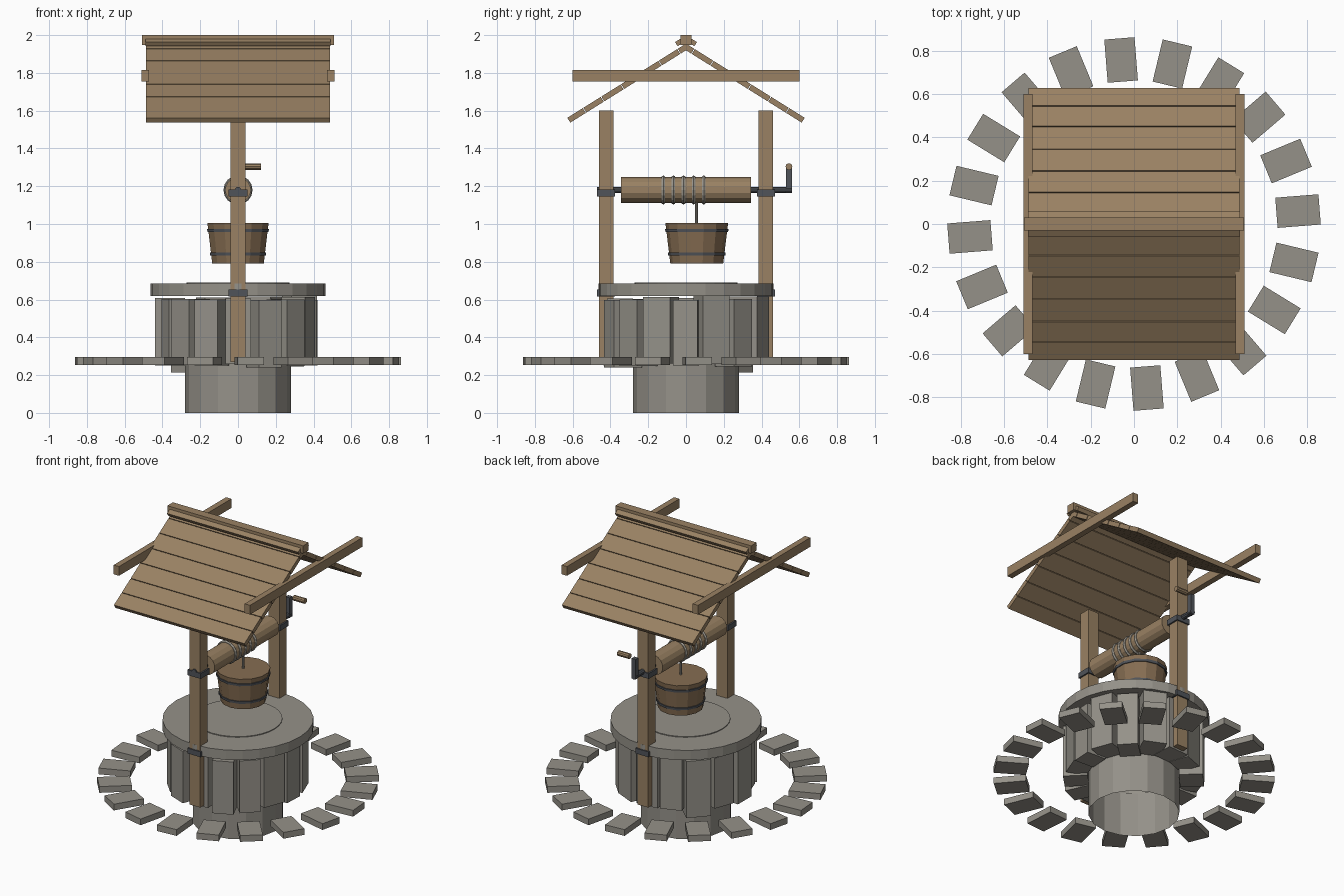
import bpy, math, random
from mathutils import Matrix, Vector

random.seed(4)
cube = bpy.data.objects.get("Cube")
if cube:
    bpy.data.objects.remove(cube, do_unlink=True)


def material(name, color):
    m = bpy.data.materials.new(name)
    m.use_nodes = True
    m.diffuse_color = (*color, 1)
    bsdf = m.node_tree.nodes["Principled BSDF"]
    bsdf.inputs["Base Color"].default_value = (*color, 1)
    bsdf.inputs["Roughness"].default_value = 0.9
    return m


STONE = material("grey stone", (0.30, 0.285, 0.25))
WOOD = material("light wood", (0.32, 0.22, 0.125))
BUCKET = material("bucket wood", (0.24, 0.155, 0.085))
IRON = material("dark iron", (0.08, 0.087, 0.1))
ROPE = material("grey rope", (0.33, 0.31, 0.27))


def finish(name, mat):
    ob = bpy.context.object
    ob.name = name
    ob.data.materials.append(mat)
    return ob


def box(name, center, size, mat, rot=(0, 0, 0)):
    bpy.ops.mesh.primitive_cube_add(size=1, location=center, rotation=rot)
    ob = finish(name, mat)
    ob.scale = size
    return ob


def frustum(name, center, r1, r2, depth, sides, mat, rot=(0, 0, 0), cap="NGON"):
    bpy.ops.mesh.primitive_cone_add(vertices=sides, radius1=r1, radius2=r2, depth=depth,
                                    end_fill_type=cap, location=center, rotation=rot)
    return finish(name, mat)


def polar(radius, angle, z):
    return Vector((radius * math.cos(angle), radius * math.sin(angle), z))


ALONG_Y = (math.pi / 2, 0, 0)
ALONG_X = (0, math.pi / 2, 0)

# Open shaft below the wall
frustum("shaft", (0, 0, 0.15), 0.28, 0.28, 0.3, 16, STONE, cap="NOTHING")

# Uneven upright wall stones
COUNT = 16
for i in range(COUNT):
    a = math.tau * i / COUNT
    outer = random.uniform(0.41, 0.445)
    top = random.uniform(0.595, 0.622)
    bottom = 0.215 if i == 6 else random.uniform(0.24, 0.265)
    box("wall_stone", polar((outer + 0.28) / 2, a, (top + bottom) / 2),
        (outer - 0.28, random.uniform(0.125, 0.155), top - bottom), STONE,
        (0, 0, a + random.uniform(-0.06, 0.06)))

# Wall coping and centre lid
frustum("coping", (0, 0, 0.652), 0.463, 0.463, 0.066, 28, STONE)
frustum("centre_lid", (0, 0, 0.67), 0.272, 0.272, 0.04, 32, STONE)

# Ring of paving slabs
for i in range(20):
    a = math.radians(4.5 + 18 * i)
    box("paving_slab", polar(0.76, a, 0.275), (0.2, 0.14, 0.042), STONE, (0, 0, a))

# Posts with iron straps
for s in (-1, 1):
    box("post", (0, s * 0.423, 0.935), (0.08, 0.076, 1.33), WOOD)
    for z in (0.634, 1.164):
        box("post_strap", (0, s * 0.423, z), (0.1, 0.094, 0.036), IRON)
    # Roof side beams
    box("side_beam", (s * 0.49, 0, 1.785), (0.04, 1.2, 0.062), WOOD)

# Roof planks and ridge boards on both slopes
slope = math.atan(0.625)
edges = [0, 0.045, 0.145, 0.245, 0.345, 0.45, 0.545, 0.63]
for s in (-1, 1):
    normal = Vector((0, s * math.sin(slope), math.cos(slope)))
    for y0, y1 in zip(edges, edges[1:]):
        y = (y0 + y1) / 2
        center = Vector((0, s * y, 1.955 - 0.625 * y)) - normal * 0.015
        box("roof_plank", center, (0.976, (y1 - y0) / math.cos(slope) - 0.004, 0.03),
            WOOD, (-s * slope, 0, 0))
    box("ridge_board", (0, s * 0.032, 1.964), (0.98, 0.045, 0.026), WOOD, (-s * slope, 0, 0))
box("ridge_beam", (0, 0, 1.974), (1.016, 0.06, 0.052), WOOD)

# Winding drum, axle and crank
Z = 1.18
frustum("drum", (0, 0, Z), 0.068, 0.068, 0.69, 14, WOOD, ALONG_Y)
frustum("axle", (0, 0.045, Z), 0.017, 0.017, 1.03, 10, IRON, ALONG_Y)
box("crank_arm", (0, 0.545, 1.235), (0.03, 0.03, 0.135), IRON)
frustum("crank_handle", (0.08, 0.545, 1.304), 0.018, 0.018, 0.085, 10, WOOD, ALONG_X)

# Rope coils and hanging rope
for i in range(5):
    bpy.ops.mesh.primitive_torus_add(major_radius=0.066, minor_radius=0.011, major_segments=16,
                                     minor_segments=6, rotation=ALONG_Y,
                                     location=(0, -0.12 + 0.0535 * i, Z))
    finish("rope_coil", ROPE)
frustum("hanging_rope", (0, 0.055, 1.06), 0.008, 0.008, 0.16, 8, ROPE)

# Bucket with iron hoops
frustum("bucket", (0, 0.057, 0.898), 0.14, 0.166, 0.214, 14, BUCKET)
for z, r in ((0.84, 0.152), (0.966, 0.167)):
    frustum("bucket_hoop", (0, 0.057, z), r - 0.001, r + 0.001, 0.016, 14, IRON)
